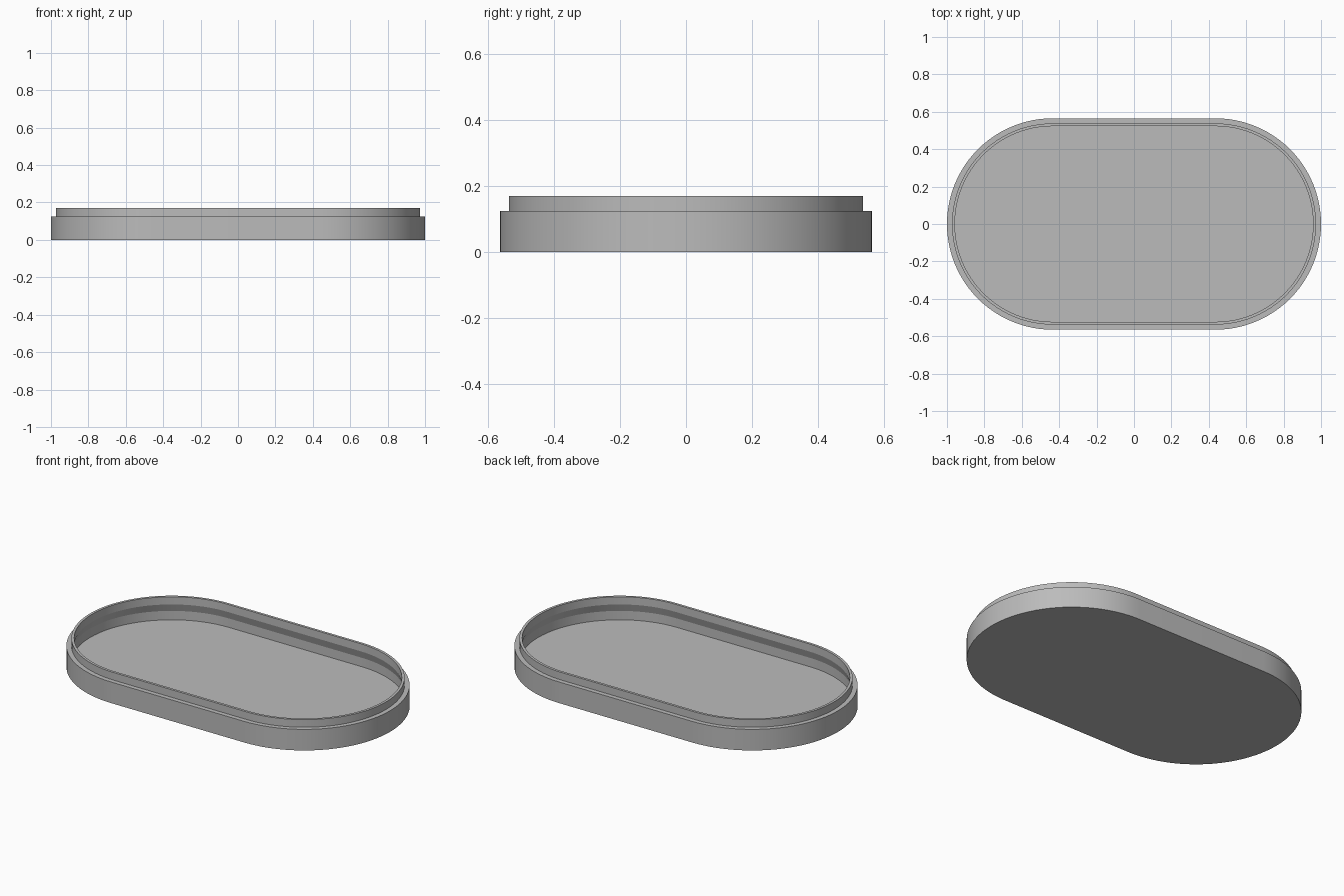
import bpy
import bmesh
import math

cube = bpy.data.objects.get("Cube")
if cube:
    bpy.data.objects.remove(cube, do_unlink=True)

STRAIGHT = 0.435   # half length of the straight sides
RADIUS = 0.565     # radius of the round ends
STEPS = 48         # segments per round end

# Wall section as (inset from the outside, height), from the base up and over the lip
SECTION = [
    (0.0, 0.0),        # base edge
    (0.0, 0.125),      # outer wall
    (0.027, 0.125),    # ledge
    (0.027, 0.17),     # lip outside
    (0.042, 0.17),     # lip top
    (0.042, 0.125),    # lip inside
    (0.027, 0.08),     # taper back to the wall
    (0.027, 0.027),    # inner floor edge
]


def oval_ring(bm, inset, z):
    """Vertices of a round-ended oval, counter-clockwise from above."""
    r = RADIUS - inset
    ring = []
    for side, start in ((1, -math.pi / 2), (-1, math.pi / 2)):
        for i in range(STEPS + 1):
            a = start + math.pi * i / STEPS
            ring.append(bm.verts.new((side * STRAIGHT + r * math.cos(a), r * math.sin(a), z)))
    return ring


grey = bpy.data.materials.new("plain grey")
grey.use_nodes = True
colour = (0.5, 0.5, 0.5, 1.0)
grey.diffuse_color = colour
grey.node_tree.nodes["Principled BSDF"].inputs["Base Color"].default_value = colour

# Tray: sweep the section round the oval, then close the base and floor
bm = bmesh.new()
rings = [oval_ring(bm, inset, z) for inset, z in SECTION]
for low, high in zip(rings, rings[1:]):
    for i in range(len(low)):
        j = (i + 1) % len(low)
        bm.faces.new((low[i], low[j], high[j], high[i]))
bm.faces.new(list(reversed(rings[0])))
bm.faces.new(rings[-1])

mesh = bpy.data.meshes.new("tray")
bm.to_mesh(mesh)
bm.free()
mesh.materials.append(grey)
tray = bpy.data.objects.new("tray", mesh)
bpy.context.collection.objects.link(tray)

# Smooth round ends with crisp rims
bpy.ops.object.select_all(action="DESELECT")
tray.select_set(True)
bpy.context.view_layer.objects.active = tray
bpy.ops.object.shade_smooth_by_angle(angle=math.radians(15))
